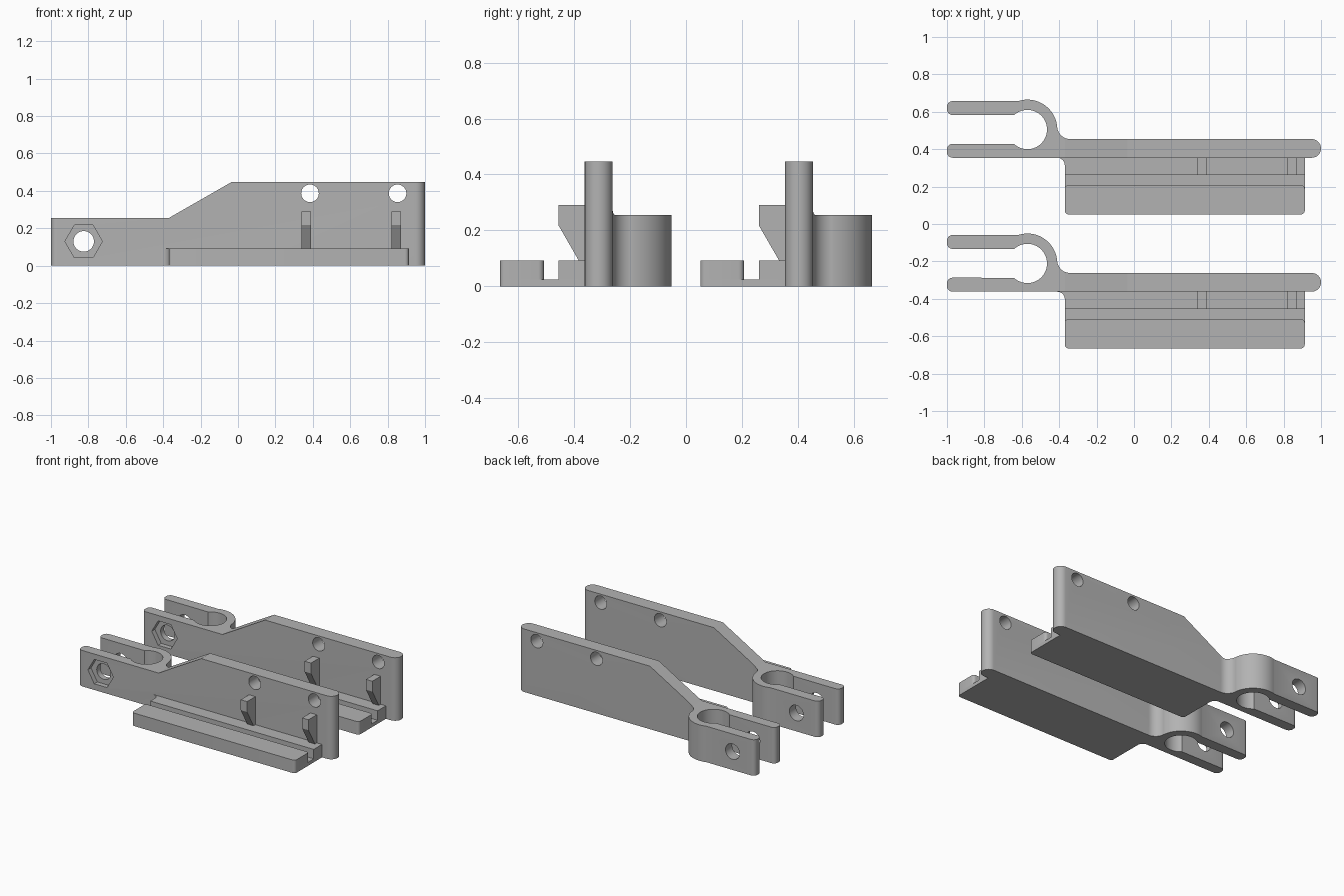
import bpy, bmesh
from math import cos, sin, radians, pi
from mathutils import Vector

if "Cube" in bpy.data.objects:
    bpy.data.objects.remove(bpy.data.objects["Cube"])

grey = bpy.data.materials.new("plain grey")
grey.use_nodes = True
COLOUR = (0.45, 0.45, 0.45, 1)
grey.diffuse_color = COLOUR
grey.node_tree.nodes["Principled BSDF"].inputs["Base Color"].default_value = COLOUR


def arc(cx, cy, r, a0, a1, n):
    """Points on an arc, angles in degrees."""
    steps = [radians(a0 + (a1 - a0) * i / n) for i in range(n + 1)]
    return [(cx + r * cos(a), cy + r * sin(a)) for a in steps]


def prism(name, points, start, end, axis="z"):
    """Extrude a closed outline along an axis."""
    place = {"x": lambda p: (start, p[0], p[1]),
             "y": lambda p: (p[0], start, p[1]),
             "z": lambda p: (p[0], p[1], start)}[axis]
    shift = Vector([(end - start) * (axis == a) for a in "xyz"])
    bm = bmesh.new()
    face = bm.faces.new([bm.verts.new(place(p)) for p in points])
    grown = bmesh.ops.extrude_face_region(bm, geom=[face])["geom"]
    bmesh.ops.translate(bm, vec=shift, verts=[v for v in grown if isinstance(v, bmesh.types.BMVert)])
    bmesh.ops.recalc_face_normals(bm, faces=bm.faces)
    mesh = bpy.data.meshes.new(name)
    bm.to_mesh(mesh)
    bm.free()
    mesh.materials.append(grey)
    obj = bpy.data.objects.new(name, mesh)
    bpy.context.collection.objects.link(obj)
    return obj


def cut(target, cutter, operation="DIFFERENCE"):
    """Apply a boolean and discard the cutter."""
    bpy.context.view_layer.objects.active = target
    mod = target.modifiers.new("cut", "BOOLEAN")
    mod.operation, mod.solver, mod.object = operation, "EXACT", cutter
    bpy.ops.object.modifier_apply(modifier=mod.name)
    bpy.data.objects.remove(cutter)


# Shared sizes, with y measured from the front edge of one bracket
WALL_F, WALL_B = 0.303, 0.403
RING_X, RING_Y = -0.57, 0.454
LEFT, RIGHT = -0.37, 0.913
LEDGE, FLOOR = 0.092, 0.025
parts = []

# Wall and clamp in one outline: wall, end round, fillet, ring, two arms
outline = (
    arc(-0.97, WALL_F + 0.03, 0.03, 180, 270, 6)
    + arc(0.95, 0.353, 0.05, -90, 90, 16)
    + arc(-0.341, WALL_B + 0.07, 0.07, 270, 185, 10)
    + arc(RING_X, RING_Y, 0.16, 5, 108, 24)
    + arc(-0.97, 0.576, 0.03, 90, 180, 6)
    + arc(-0.97, 0.562, 0.03, 180, 270, 6)
    + arc(RING_X, RING_Y, 0.105, 133, -133, 40)
    + arc(-0.97, 0.348, 0.03, 90, 180, 6)
)
wall = prism("clamp_wall", outline, 0, 0.447)

# Sloped shoulder above the clamp
slope = [(-1.2, 0.255), (LEFT, 0.255), (-0.035, 0.447), (-0.035, 0.6), (-1.2, 0.6)]
cut(wall, prism("shoulder_cutter", slope, -0.1, 0.8, "y"))

# Bolt holes and the hexagonal nut recess
for x, z, r in ((0.385, 0.387, 0.047), (0.853, 0.387, 0.047), (-0.825, 0.13, 0.055)):
    cut(wall, prism("hole_cutter", arc(x, z, r, 0, 350, 35), -0.1, 0.8, "y"))
cut(wall, prism("nut_cutter", arc(-0.825, 0.13, 0.1, 0, 300, 5), 0.2, WALL_F + 0.035, "y"))
parts.append(wall)

# Base: floor, raised back ledge and front rail
C = 0.02
back_edge = [(RIGHT, WALL_F)] + arc(LEFT - 0.04, WALL_F - 0.04, 0.04, 90, 0, 8)
front_corners = arc(LEFT + C, C, C, 180, 270, 5) + arc(RIGHT - C, C, C, 270, 360, 5)
parts.append(prism("base_floor", back_edge + front_corners, 0, FLOOR))
parts.append(prism("back_ledge", back_edge + [(LEFT, 0.21), (RIGHT, 0.21)], FLOOR, LEDGE))
rail_back = arc(RIGHT - C, 0.157 - C, C, 0, 90, 5) + arc(LEFT + C, 0.157 - C, C, 90, 180, 5)
parts.append(prism("front_rail", front_corners + rail_back, FLOOR, LEDGE))

# Hooked ribs on the wall above the ledge
rib = [(WALL_F, LEDGE), (0.282, LEDGE), (0.21, 0.217), (0.21, 0.291), (WALL_F, 0.291)]
for i, x in enumerate((0.34, 0.822)):
    parts.append(prism(f"rib_{i + 1}", rib, x, x + 0.05, "x"))

# Smooth the curves, then place the two identical brackets
bpy.ops.object.select_all(action="DESELECT")
for obj in parts:
    obj.select_set(True)
bpy.context.view_layer.objects.active = wall
bpy.ops.object.shade_smooth_by_angle(angle=radians(25))

for obj in parts:
    twin = obj.copy()
    twin.name = "front_" + obj.name
    bpy.context.collection.objects.link(twin)
    twin.location.y = -0.665
    obj.location.y = 0.051
    obj.name = "rear_" + obj.name
